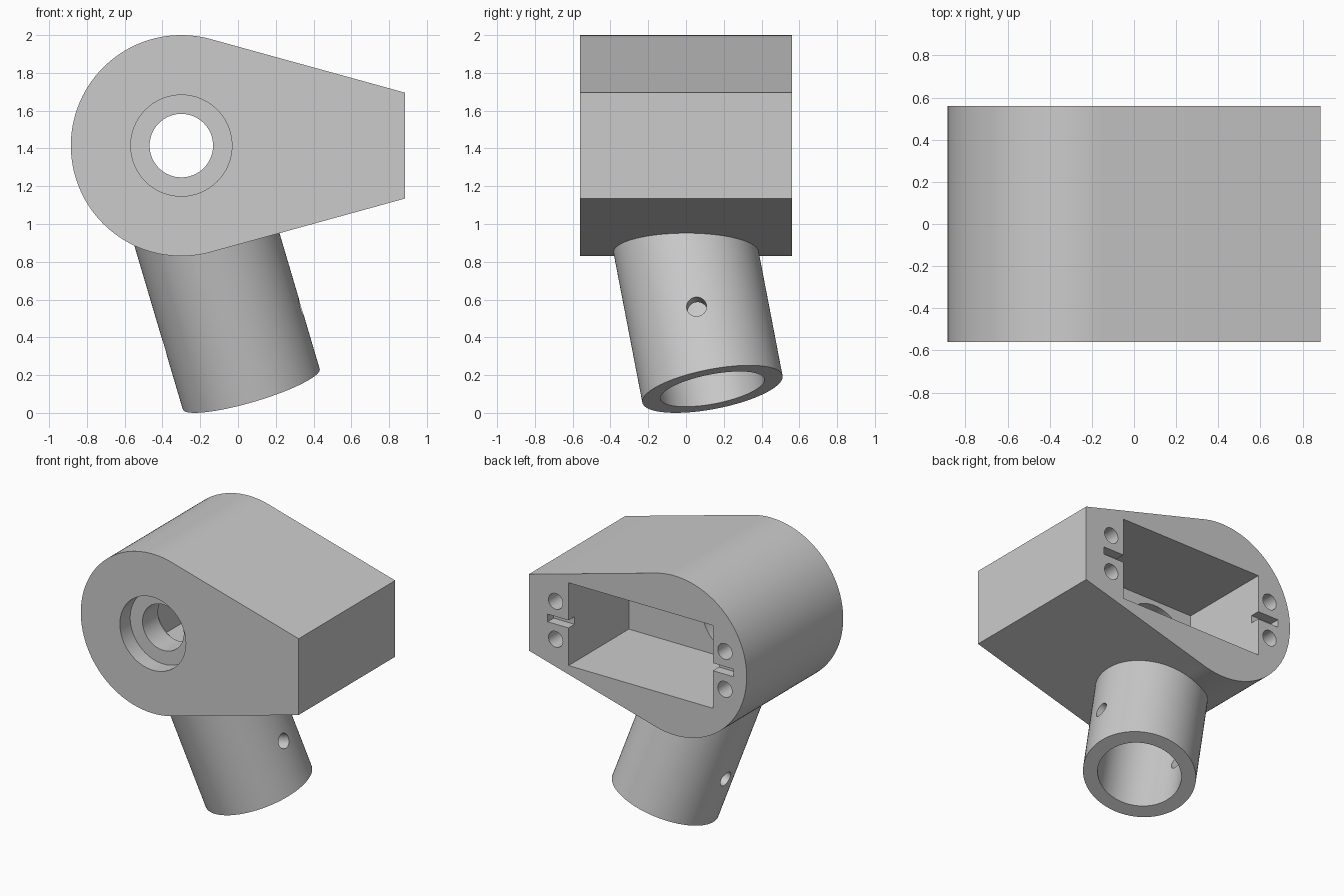
import bpy, bmesh
from math import sin, cos, pi, radians, atan2, acos, hypot
from mathutils import Matrix, Vector

cube = bpy.data.objects.get("Cube")
if cube:
    bpy.data.objects.remove(cube, do_unlink=True)

# One plain grey for the whole part
grey = bpy.data.materials.new("plain_grey")
grey.use_nodes = True
color = (0.6, 0.6, 0.6, 1)
grey.diffuse_color = color
grey.node_tree.nodes["Principled BSDF"].inputs["Base Color"].default_value = color

HUB_X, HUB_Z, HUB_R = -0.3, 1.415, 0.585
END_X, END_HALF = 0.885, 0.28
FRONT, BACK, FLOOR = -0.56, 0.56, -0.14


def add_object(name, bm):
    bmesh.ops.recalc_face_normals(bm, faces=bm.faces)
    mesh = bpy.data.meshes.new(name)
    bm.to_mesh(mesh)
    bm.free()
    mesh.materials.append(grey)
    obj = bpy.data.objects.new(name, mesh)
    bpy.context.collection.objects.link(obj)
    return obj


def prism(name, profile, y0, y1):
    """Extrude an (x, z) outline from y0 to y1."""
    bm = bmesh.new()
    face = bm.faces.new([bm.verts.new((x, y0, z)) for x, z in profile])
    moved = bmesh.ops.extrude_face_region(bm, geom=[face])["geom"]
    verts = [g for g in moved if isinstance(g, bmesh.types.BMVert)]
    bmesh.ops.translate(bm, verts=verts, vec=(0, y1 - y0, 0))
    return add_object(name, bm)


def box(name, x0, x1, y0, y1, half_z):
    outline = [(x0, HUB_Z - half_z), (x1, HUB_Z - half_z),
               (x1, HUB_Z + half_z), (x0, HUB_Z + half_z)]
    return prism(name, outline, y0, y1)


def disc(name, x, z, r, y0, y1, n=64):
    ring = [(x + r * cos(2 * pi * i / n), z + r * sin(2 * pi * i / n)) for i in range(n)]
    return prism(name, ring, y0, y1)


def rod(name, center, axis, r, length, n=96):
    bm = bmesh.new()
    turn = Vector((0, 0, 1)).rotation_difference(axis).to_matrix().to_4x4()
    bmesh.ops.create_cone(bm, cap_ends=True, segments=n, radius1=r, radius2=r,
                          depth=length, matrix=Matrix.Translation(center) @ turn)
    return add_object(name, bm)


def combine(target, tool, operation="DIFFERENCE"):
    """Apply a boolean and discard the tool."""
    mod = target.modifiers.new("boolean", "BOOLEAN")
    mod.operation, mod.solver, mod.object = operation, "EXACT", tool
    graph = bpy.context.evaluated_depsgraph_get()
    mesh = bpy.data.meshes.new_from_object(target.evaluated_get(graph))
    target.modifiers.clear()
    target.data = mesh
    bpy.data.objects.remove(tool, do_unlink=True)


# Housing: round hub with tangent sides running to a flat end
reach = hypot(END_X - HUB_X, END_HALF)
start = atan2(END_HALF, END_X - HUB_X) + acos(HUB_R / reach)
steps = 80
outline = [(END_X, HUB_Z + END_HALF)]
for i in range(steps + 1):
    a = start + (2 * pi - 2 * start) * i / steps
    outline.append((HUB_X + HUB_R * cos(a), HUB_Z + HUB_R * sin(a)))
outline.append((END_X, HUB_Z - END_HALF))
body = prism("bracket_housing_with_tube", outline, FRONT, BACK)

# Tilted tube, bored out and cross drilled
tilt = Matrix.Rotation(radians(10.9), 3, "X") @ Matrix.Rotation(radians(-16.2), 3, "Y")
up = tilt @ Vector((0, 0, 1))
side = tilt @ Vector((1, 0, 0))
foot = Vector((0.07, 0.14, 0.126))
length = 1.08
middle = foot + up * length / 2
tube = rod("tube", middle, up, 0.378, length)
combine(tube, rod("bore", middle, up, 0.28, length + 0.2))
combine(tube, rod("pin_hole", foot + up * 0.353, side, 0.053, 1, 32))
combine(body, tube, "UNION")

# Rear pocket
combine(body, box("pocket", -0.61, 0.562, FLOOR, BACK + 0.1, 0.304))

# Shaft hole with a recess on each side of the lip
combine(body, disc("shaft_hole", HUB_X, HUB_Z, 0.168, FRONT - 0.1, FLOOR + 0.1))
combine(body, disc("front_recess", HUB_X, HUB_Z, 0.268, FRONT - 0.1, FRONT + 0.12))
combine(body, disc("rear_recess", HUB_X, HUB_Z, 0.268, FLOOR - 0.12, FLOOR + 0.1))

# Screw holes and shallow slots at both ends of the pocket
for x in (-0.708, 0.667):
    for dz in (-0.139, 0.139):
        combine(body, disc("screw_hole", x, HUB_Z + dz, 0.058, BACK - 0.4, BACK + 0.1, 32))
for x0, x1 in ((-0.78, -0.58), (0.53, 0.732)):
    combine(body, box("slot", x0, x1, BACK - 0.07, BACK + 0.1, 0.028))

# Smooth round walls, keep crisp edges
bpy.ops.object.select_all(action="DESELECT")
body.select_set(True)
bpy.context.view_layer.objects.active = body
bpy.ops.object.shade_smooth_by_angle(angle=radians(30))
